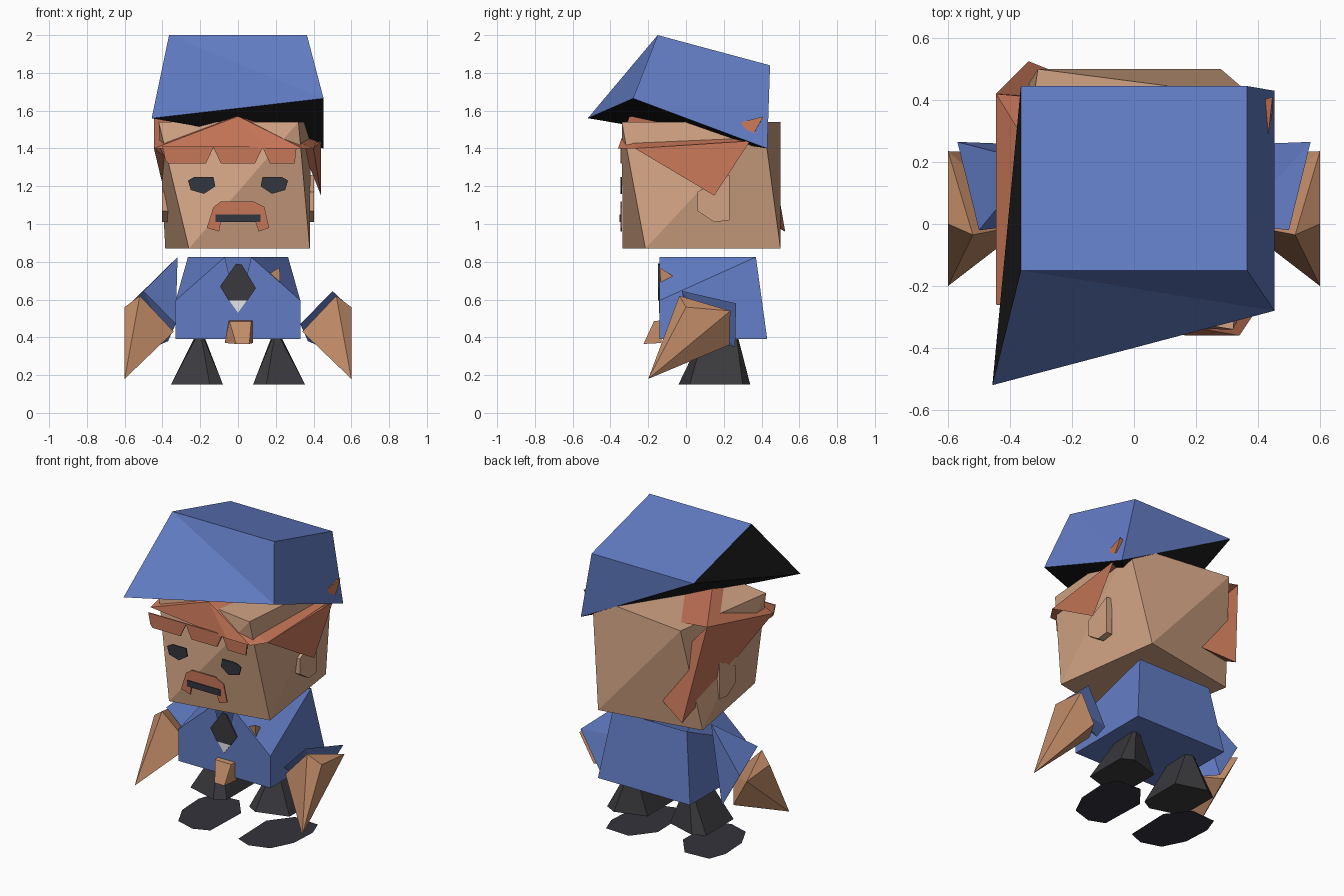
import bpy, bmesh

if "Cube" in bpy.data.objects:
    bpy.data.objects.remove(bpy.data.objects["Cube"])


def material(name, r, g, b):
    """Flat colour from 0-255 display values."""
    m = bpy.data.materials.new(name)
    lin = [((c / 255 + 0.055) / 1.055) ** 2.4 for c in (r, g, b)]
    m.diffuse_color = (*lin, 1)
    m.use_nodes = True
    m.node_tree.nodes["Principled BSDF"].inputs["Base Color"].default_value = m.diffuse_color
    return m


BLUE = material("blue_cloth", 98, 124, 196)
SKIN = material("light_skin", 210, 164, 132)
HAND = material("tan_skin", 194, 140, 104)
HAIR = material("ginger_hair", 198, 118, 88)
DARK = material("charcoal", 58, 58, 62)
BLACK = material("black_lining", 30, 30, 32)
SOLE = material("dark_sole", 54, 51, 60)
FACE = material("slate_features", 52, 54, 62)
WHITE = material("white_shirt", 240, 240, 242)


def finish(name, bm, *mats, rule=None):
    bmesh.ops.recalc_face_normals(bm, faces=bm.faces)
    bm.normal_update()
    if rule:
        for f in bm.faces:
            f.material_index = int(rule(f.normal))
    me = bpy.data.meshes.new(name)
    bm.to_mesh(me)
    bm.free()
    for m in mats:
        me.materials.append(m)
    ob = bpy.data.objects.new(name, me)
    bpy.context.collection.objects.link(ob)
    return ob


def hull(name, pts, mat):
    """Faceted solid wrapped around a few corner points."""
    bm = bmesh.new()
    vs = [bm.verts.new(p) for p in pts]
    res = bmesh.ops.convex_hull(bm, input=vs)
    loose = [v for v in bm.verts if not v.link_faces]
    bmesh.ops.delete(bm, geom=loose, context='VERTS')
    return finish(name, bm, mat)


def shell(name, pts, faces, *mats, rule=None):
    bm = bmesh.new()
    vs = [bm.verts.new(p) for p in pts]
    for f in faces:
        bm.faces.new([vs[i] for i in f])
    return finish(name, bm, *mats, rule=rule)


def plate(name, outline, front, mat, thick=0.008):
    """Thin plate facing the front, outline in x and z."""
    bm = bmesh.new()
    f = bm.faces.new([bm.verts.new((x, front, z)) for x, z in outline])
    ext = bmesh.ops.extrude_face_region(bm, geom=[f])
    for v in ext["geom"]:
        if isinstance(v, bmesh.types.BMVert):
            v.co.y += thick
    return finish(name, bm, mat)


def flip(pts, s):
    return [(s * p[0], *p[1:]) for p in pts]


SIDES = (("left", -1), ("right", 1))

# Cap: lopsided box with one lower corner missing, dark lining below and left
shell("cap",
      [(-.365, -.15, 2), (.365, -.15, 2), (.365, .445, 1.84), (-.365, .445, 1.84),
       (-.457, -.52, 1.56), (.453, -.28, 1.665), (.453, .43, 1.40)],
      [(0, 1, 2, 3), (0, 4, 5), (0, 5, 1), (1, 5, 6), (1, 6, 2), (2, 6, 3),
       (0, 3, 4), (4, 6, 5), (4, 3, 6)],
      BLUE, BLACK, rule=lambda n: n.z < -.3 or n.x < -.5)

# Head: twisted block
hull("head",
     [(-.26, -.335, .87), (.38, -.215, .87), (.28, .50, .87), (-.385, .38, .87),
      (-.42, -.22, 1.54), (.32, -.34, 1.54), (.385, .41, 1.54), (-.31, .50, 1.54)], SKIN)

# Hair: crown, side locks, tuft and fringe
hull("hair_crown",
     [(-.445, -.26, 1.40), (.17, -.36, 1.40), (.34, -.36, 1.40), (.40, -.27, 1.40),
      (0, -.30, 1.57), (-.445, .42, 1.57), (.42, .34, 1.44)], HAIR)
hull("left_hair_lock",
     [(-.445, -.26, 1.40), (-.445, .42, 1.57), (-.34, .525, .96), (0, .39, 1.07)], HAIR)
hull("right_hair_lock",
     [(.40, -.27, 1.40), (.44, .34, 1.44), (.44, .15, 1.15), (.34, .1, 1.40)], HAIR)
hull("hair_tuft",
     [(.43, .26, 1.53), (.447, .41, 1.57), (.447, .36, 1.48), (.38, .39, 1.53)], HAIR)
plate("fringe",
      [(-.40, 1.41), (-.385, 1.34), (-.37, 1.32), (-.17, 1.32), (-.13, 1.405), (-.09, 1.32),
       (.09, 1.32), (.13, 1.405), (.17, 1.32), (.30, 1.32), (.31, 1.41)], -.348, HAIR)

# Face details
for side, s in SIDES:
    eye = [(.265, 1.23), (.23, 1.25), (.13, 1.25), (.12, 1.20), (.18, 1.16), (.25, 1.18)]
    plate(side + "_eye", flip(eye, s), -.348, FACE)
    ear = [(.06, 1.07), (.06, 1.17), (.23, 1.26), (.23, 1.02), (.15, 1.01)]
    hull(side + "_ear", [(s * x, y, z) for y, z in ear for x in (.36, .402)], SKIN)
plate("moustache",
      [(-.09, 1.12), (.08, 1.12), (.14, 1.09), (.165, .98), (.11, .96), (.09, 1.015),
       (-.09, 1.015), (-.10, .96), (-.165, .98), (-.13, 1.09)], -.348, HAIR)
plate("mouth", [(-.118, 1.01), (.118, 1.01), (.118, 1.05), (-.118, 1.05)], -.353, FACE)

# Jacket: open at the neck with sloped shoulders
half = [(.33, -.14, .39), (.33, .43, .39), (.265, .37, .825), (.33, -.14, .595), (.07, -.14, .825)]
shell("jacket",
      half + flip(half, -1) + [(0, -.14, .53)],
      [(0, 1, 2, 3), (3, 2, 4), (5, 8, 7, 6), (8, 9, 7), (1, 6, 7, 2), (0, 5, 6, 1),
       (0, 3, 4, 10), (5, 10, 9, 8), (0, 10, 5)], BLUE)
plate("shirt", [(-.05, .60), (.05, .60), (0, .53)], -.144, WHITE, .006)
plate("tie", [(-.01, .79), (-.095, .67), (-.05, .595), (.05, .595), (.095, .66), (.02, .785)],
      -.148, DARK)
hull("chest_badge", [(.17, -.13, .74), (.22, -.14, .77), (.225, -.13, .65), (.2, 0, .68)], HAND)
hull("buckle",
     [(-.05, -.13, .49), (.08, -.13, .49), (-.045, -.17, .485), (.07, -.17, .485),
      (-.07, -.13, .37), (.08, -.13, .37), (-.01, -.225, .365), (.06, -.225, .365)], HAND)

# Arms, legs and flat soles
for side, s in SIDES:
    sleeve = [(.50, -.02, .645), (.57, .265, .58), (.44, .26, .35), (.33, 0, .47), (.37, .10, .38)]
    if s < 0:
        sleeve.append((.32, .20, .825))
    hull(side + "_sleeve", flip(sleeve, s), BLUE)
    hand = [(.60, -.20, .18), (.52, -.035, .62), (.60, .235, .54), (.60, .0, .56),
            (.34, 0, .43), (.50, .23, .36)]
    hull(side + "_hand", flip(hand, s), HAND)
    leg = [(.08, -.0, .15), (.15, -.04, .15), (.355, .02, .15), (.355, .30, .15),
           (.28, .34, .15), (.08, .28, .15), (.2, .10, .44), (.2, .26, .46)]
    hull(side + "_leg", flip(leg, s), DARK)
    sole = [(.10, -.14, 0), (.20, -.18, 0), (.33, -.14, 0), (.40, 0, 0),
            (.41, .18, 0), (.37, .29, 0), (.20, .30, 0), (.09, .16, 0)]
    shell(side + "_sole", flip(sole, s), [range(8)], SOLE)
